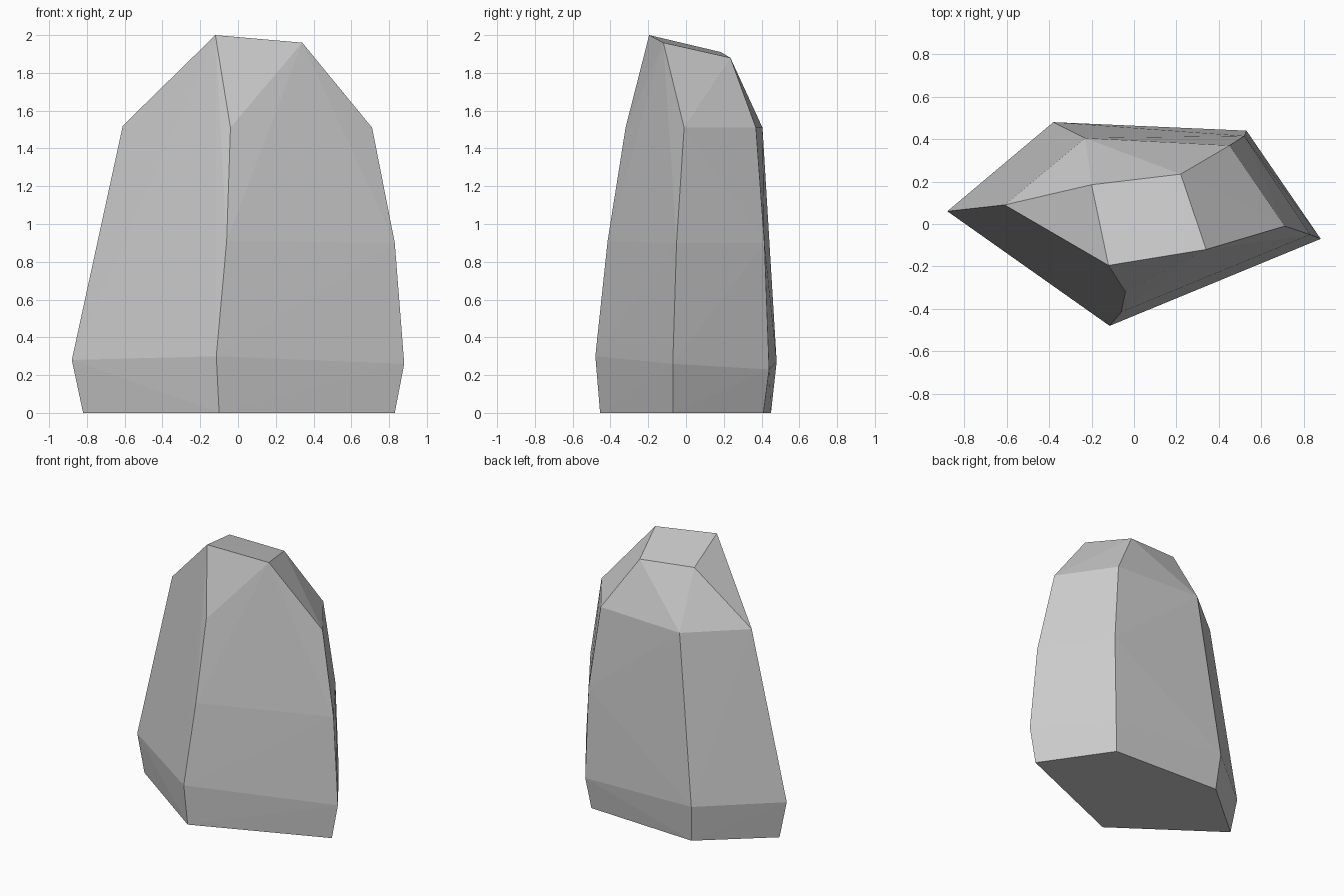
import bpy
import bmesh

if "Cube" in bpy.data.objects:
    bpy.data.objects.remove(bpy.data.objects["Cube"])

# Stone colour
stone = bpy.data.materials.new("stone_grey")
stone.diffuse_color = (0.6, 0.6, 0.6, 1)
stone.use_nodes = True
stone.node_tree.nodes["Principled BSDF"].inputs["Base Color"].default_value = stone.diffuse_color

# Corner edges of the boulder, each listed from the ground upwards
left = [(-0.82, 0.06, 0), (-0.88, 0.06, 0.28), (-0.61, 0.09, 1.52)]
front = [(-0.10, -0.455, 0), (-0.115, -0.48, 0.30), (-0.06, -0.415, 0.91), (-0.04, -0.32, 1.51)]
right = [(0.83, -0.07, 0), (0.88, -0.07, 0.26), (0.83, -0.05, 0.90), (0.71, -0.01, 1.51)]
back_right = [(0.50, 0.41, 0), (0.53, 0.44, 0.23), (0.52, 0.415, 0.90), (0.45, 0.37, 1.51)]
back_left = [(-0.36, 0.45, 0), (-0.38, 0.48, 0.27), (-0.23, 0.405, 1.51)]
# Sloping top facet
crown = [(-0.12, -0.195, 2.0), (0.34, -0.12, 1.96), (0.22, 0.235, 1.88), (-0.20, 0.185, 1.91)]

# Wrap the corners in flat chiselled facets
bm = bmesh.new()
for co in left + front + right + back_right + back_left + crown:
    bm.verts.new(co)
hull = bmesh.ops.convex_hull(bm, input=bm.verts[:])
loose = [v for v in bm.verts if not v.link_faces]
bmesh.ops.delete(bm, geom=loose, context='VERTS')
bmesh.ops.recalc_face_normals(bm, faces=bm.faces[:])

mesh = bpy.data.meshes.new("boulder")
bm.to_mesh(mesh)
bm.free()
mesh.materials.append(stone)
boulder = bpy.data.objects.new("boulder", mesh)
bpy.context.collection.objects.link(boulder)
